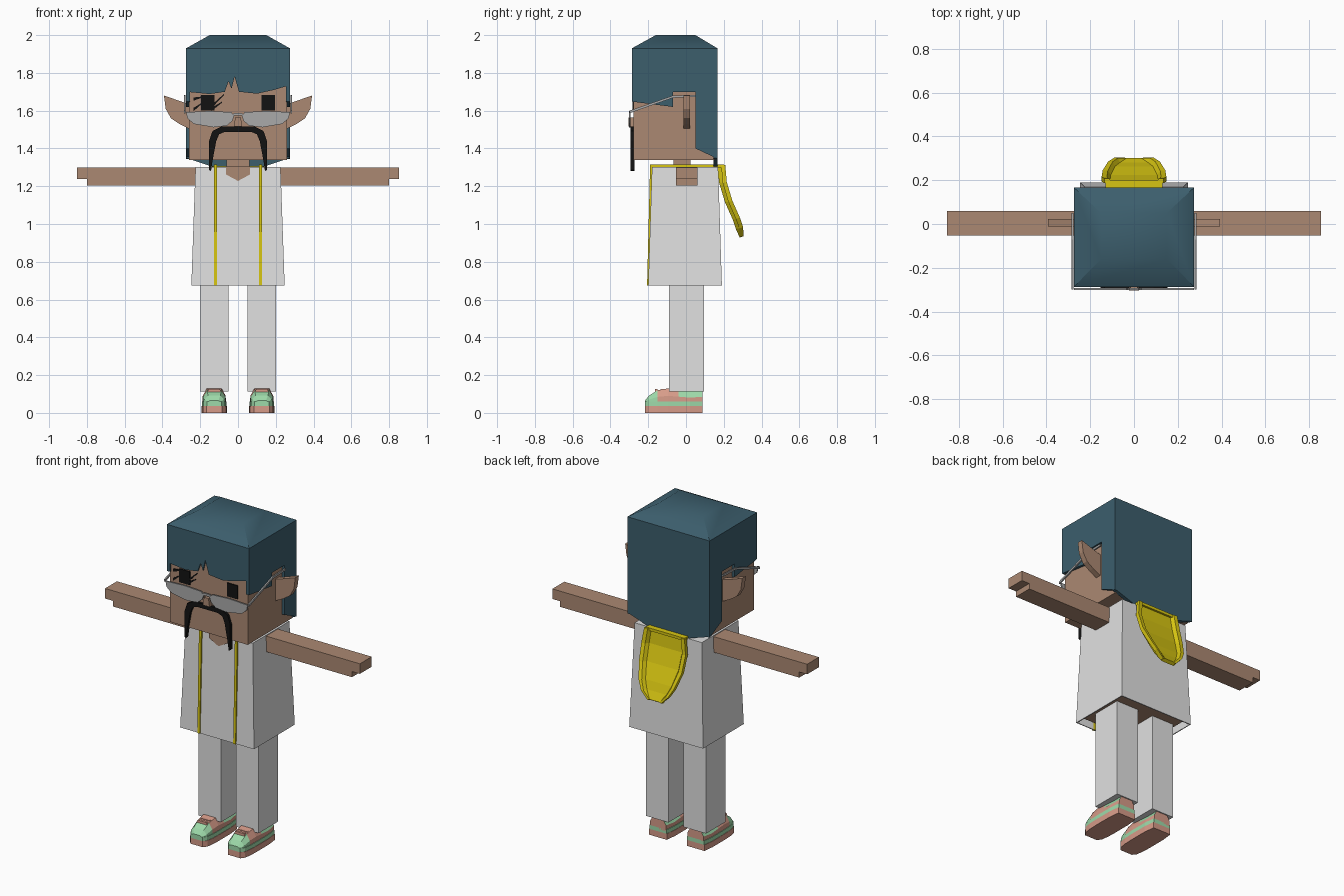
import bpy, bmesh, math

cube = bpy.data.objects.get("Cube")
if cube:
    bpy.data.objects.remove(cube, do_unlink=True)


def material(name, rgb, rough=0.8):
    m = bpy.data.materials.new(name)
    m.use_nodes = True
    m.diffuse_color = (*rgb, 1)
    node = m.node_tree.nodes["Principled BSDF"]
    node.inputs["Base Color"].default_value = (*rgb, 1)
    node.inputs["Roughness"].default_value = rough
    return m


HAIR = material("dark_teal", (0.045, 0.112, 0.152))
SKIN = material("brown_skin", (0.41, 0.25, 0.17))
CLOTH = material("white_cloth", (0.75, 0.75, 0.75))
YELLOW = material("yellow_trim", (0.68, 0.56, 0.006))
BLACK = material("black", (0.006, 0.006, 0.006))
GREY = material("lens_grey", (0.40, 0.40, 0.40))
PINK = material("shoe_pink", (0.68, 0.33, 0.25))
MINT = material("shoe_mint", (0.34, 0.70, 0.40))


def build(name, verts, faces, *mats):
    bm = bmesh.new()
    vs = [bm.verts.new(v) for v in verts]
    for f in faces:
        bm.faces.new([vs[i] for i in f])
    bmesh.ops.recalc_face_normals(bm, faces=bm.faces)
    me = bpy.data.meshes.new(name)
    bm.to_mesh(me)
    bm.free()
    for m in mats:
        me.materials.append(m)
    ob = bpy.data.objects.new(name, me)
    bpy.context.collection.objects.link(ob)
    return ob


def loft(name, rings, mat, caps=True):
    """Join equal closed rings of points into a skin."""
    n = len(rings[0])
    faces = [(r * n + i, r * n + (i + 1) % n, (r + 1) * n + (i + 1) % n, (r + 1) * n + i)
             for r in range(len(rings) - 1) for i in range(n)]
    if caps:
        faces.append(tuple(range(n)))
    faces.append(tuple(range((len(rings) - 1) * n, len(rings) * n)))
    return build(name, [p for ring in rings for p in ring], faces, mat)


def prism(name, pts, axis, a, b, mat):
    """Extrude a 2D outline from a to b along the named axis."""
    place = {"x": lambda p, d: (d, p[0], p[1]),
             "y": lambda p, d: (p[0], d, p[1]),
             "z": lambda p, d: (p[0], p[1], d)}[axis]
    return loft(name, [[place(p, d) for p in pts] for d in (a, b)], mat)


def rect(x, y0, y1, z, cx=0):
    return [(cx - x, y0, z), (cx + x, y0, z), (cx + x, y1, z), (cx - x, y1, z)]


def flip(pts, s):
    return [(p[0] * s, *p[1:]) for p in pts]


def thicken(ob, amount, offset):
    mod = ob.modifiers.new("thickness", "SOLIDIFY")
    mod.thickness, mod.offset = amount, offset


# Head, neck and torso
loft("head", [rect(0.26, -0.278, 0.15, 1.34), rect(0.26, -0.278, 0.15, 1.92)], SKIN)
loft("neck", [rect(0.062, -0.065, 0.025, 1.25), rect(0.062, -0.065, 0.025, 1.36)], SKIN)
loft("torso", [rect(0.22, -0.17, 0.165, 0.70), rect(0.2, -0.16, 0.15, 1.28)], SKIN)
prism("nose", [(-0.022, 1.515), (0.022, 1.515), (0.015, 1.565), (-0.015, 1.565)],
      "y", -0.304, -0.27, SKIN)

# Hair: crown, fringe, back and side panels
crown = loft("hair_crown", [rect(0.275, -0.287, 0.167, 1.90), rect(0.275, -0.287, 0.167, 1.93),
                            rect(0.15, -0.16, 0.05, 2.0)], HAIR)
for o in bpy.context.selected_objects:
    o.select_set(False)
bpy.context.view_layer.objects.active = crown
crown.select_set(True)
bpy.ops.object.shade_smooth_by_angle(angle=math.radians(40))
prism("hair_fringe", [(-0.275, 1.93), (0.275, 1.93), (0.275, 1.735), (0.19, 1.71), (0.1, 1.69),
                      (0.005, 1.70), (-0.018, 1.78), (-0.034, 1.715), (-0.05, 1.755),
                      (-0.07, 1.70), (-0.15, 1.688), (-0.275, 1.70)], "y", -0.287, -0.27, HAIR)
prism("hair_back", [(-0.275, 1.93), (0.275, 1.93), (0.275, 1.35), (0.14, 1.305),
                    (-0.14, 1.305), (-0.275, 1.35)], "y", 0.145, 0.167, HAIR)
side_hair = [(-0.287, 1.93), (0.167, 1.93), (0.167, 1.345), (0.05, 1.40), (0.05, 1.70),
             (-0.07, 1.70), (-0.07, 1.62), (-0.287, 1.648)]

# Paired parts
ear = [(0.25, 1.635), (0.29, 1.645), (0.392, 1.68), (0.383, 1.61), (0.355, 1.56),
       (0.31, 1.53), (0.25, 1.50)]
arm = [(0.2, 1.203), (0.8, 1.203), (0.8, 1.237), (0.853, 1.237), (0.853, 1.298), (0.2, 1.298)]
lens = [(0.02, 1.572), (0.035, 1.592), (0.15, 1.598), (0.275, 1.592), (0.268, 1.56),
        (0.235, 1.53), (0.13, 1.512), (0.06, 1.52), (0.03, 1.545)]
eye = [(0.125, 1.60), (0.195, 1.60), (0.195, 1.682), (0.125, 1.682)]
temple = [(-0.3, 1.60), (-0.07, 1.68), (0.05, 1.684), (0.05, 1.672), (-0.07, 1.668), (-0.3, 1.586)]
trim_path = [(-0.206, 0.675), (-0.19, 1.315), (0.2, 1.315), (0.2, 1.30), (-0.175, 1.30), (-0.194, 0.675)]
# Shoe stations: y, half width, height
stations = [(-0.217, 0.036, 0.065), (-0.195, 0.053, 0.092), (-0.15, 0.06, 0.12),
            (-0.095, 0.062, 0.13), (-0.04, 0.062, 0.122), (0.02, 0.062, 0.112), (0.088, 0.054, 0.12)]

for s, side in ((1, "left"), (-1, "right")):
    prism(side + "_hair_panel", side_hair, "x", s * 0.255, s * 0.275, HAIR)
    prism(side + "_ear", flip(ear, s), "y", -0.012, 0.022, SKIN)
    prism(side + "_arm", flip(arm, s), "y", -0.053, 0.06, SKIN)
    prism(side + "_lens", flip(lens, s), "y", -0.301, -0.293, GREY)
    prism(side + "_temple", temple, "x", s * 0.277, s * 0.285, GREY)
    prism(side + "_eye", flip(eye, s), "y", -0.284, -0.276, BLACK)
    prism(side + "_hood_trim", trim_path, "x", s * 0.112, s * 0.128, YELLOW)
    cx = s * 0.126
    loft(side + "_leg", [rect(0.075, -0.09, 0.095, 0.112, cx), rect(0.075, -0.09, 0.095, 0.72, cx)], CLOTH)

    # Shoe: sole, striped midsole and lofted upper
    def plan(grow):
        right = [(cx + w + grow, y) for y, w, h in stations]
        return right + [(cx - w - grow, y) for y, w, h in reversed(stations)]
    prism(side + "_sole", plan(0.005), "z", 0, 0.036, PINK)
    prism(side + "_midsole", plan(0.003), "z", 0.036, 0.06, MINT)
    rings = []
    for y, w, h in stations:
        half = [(w, 0.05), (w * 0.98, 0.05 + (h - 0.05) * 0.5), (w * 0.62, h)]
        rings.append([(cx + x, y, z) for x, z in half] + [(cx - x, y, z) for x, z in reversed(half)])
    upper = loft(side + "_shoe_upper", rings, PINK)
    upper.data.materials.append(MINT)
    for p in upper.data.polygons:
        toe = p.center.y < -0.16
        heel_stripe = p.center.y > -0.06 and abs(p.normal.x) > 0.3 and p.center.z > 0.085
        p.material_index = int(toe or heel_stripe)
    for y in (-0.165, -0.135):
        prism(side + "_lace", [(cx - 0.04, 0.1), (cx + 0.04, 0.1), (cx + 0.03, 0.126), (cx - 0.03, 0.126)],
              "y", y, y + 0.015, PINK)

# Glasses bridge
prism("glasses_bridge", [(-0.035, 1.575), (0.035, 1.575), (0.02, 1.588), (-0.02, 1.588)],
      "y", -0.302, -0.293, GREY)

# Lash strokes beside the right eye
for x0, z0, x1, z1 in ((-0.235, 1.605, -0.19, 1.64), (-0.14, 1.62, -0.075, 1.685),
                       (-0.14, 1.605, -0.085, 1.645), (-0.235, 1.66, -0.19, 1.672)):
    prism("lash_stroke", [(x0, z0 - 0.007), (x1, z1 - 0.003), (x1, z1 + 0.003), (x0, z0 + 0.01)],
          "y", -0.284, -0.276, BLACK)

# Drooping moustache, mirrored from one half
outer = [(0.09, 1.515), (0.135, 1.492), (0.153, 1.44), (0.153, 1.285)]
inner = [(0.143, 1.28), (0.134, 1.34), (0.115, 1.44), (0.1, 1.475), (0.07, 1.488)]
half = outer + inner
prism("moustache", half + flip(half[::-1], -1), "y", -0.293, -0.272, BLACK)

# Robe, open at the hem, with a small neckline
robe = loft("robe", [rect(0.247, -0.2, 0.19, 0.675), rect(0.225, -0.18, 0.17, 1.303)], CLOTH, caps=False)
thicken(robe, 0.008, -1)
prism("neckline", [(-0.063, 1.306), (0.063, 1.306), (0.063, 1.262), (0, 1.228), (-0.063, 1.262)],
      "y", -0.188, -0.175, SKIN)

# Hood hanging behind: a raised rim around a sunken panel
rows = [(1.312, 0.135, 0.197), (1.22, 0.148, 0.205), (1.12, 0.143, 0.235),
        (1.03, 0.118, 0.275), (0.98, 0.09, 0.292), (0.935, 0.045, 0.293)]
columns = [(-1, 0), (-0.87, 0), (-0.78, 1), (0.78, 1), (0.87, 0), (1, 0)]
verts = []
for r, (z, w, y) in enumerate(rows):
    sink = 0.02 if r < len(rows) - 1 else 0
    verts += [(w * f, y - sink * d, z) for f, d in columns]
n = len(columns)
faces = [(r * n + i, r * n + i + 1, (r + 1) * n + i + 1, (r + 1) * n + i)
         for r in range(len(rows) - 1) for i in range(n - 1)]
hood = build("hood", verts, faces, YELLOW)
thicken(hood, 0.022, 0)
prism("hood_collar", [(-0.13, 1.298), (0.13, 1.298), (0.13, 1.315), (-0.13, 1.315)],
      "y", 0.165, 0.2, YELLOW)
